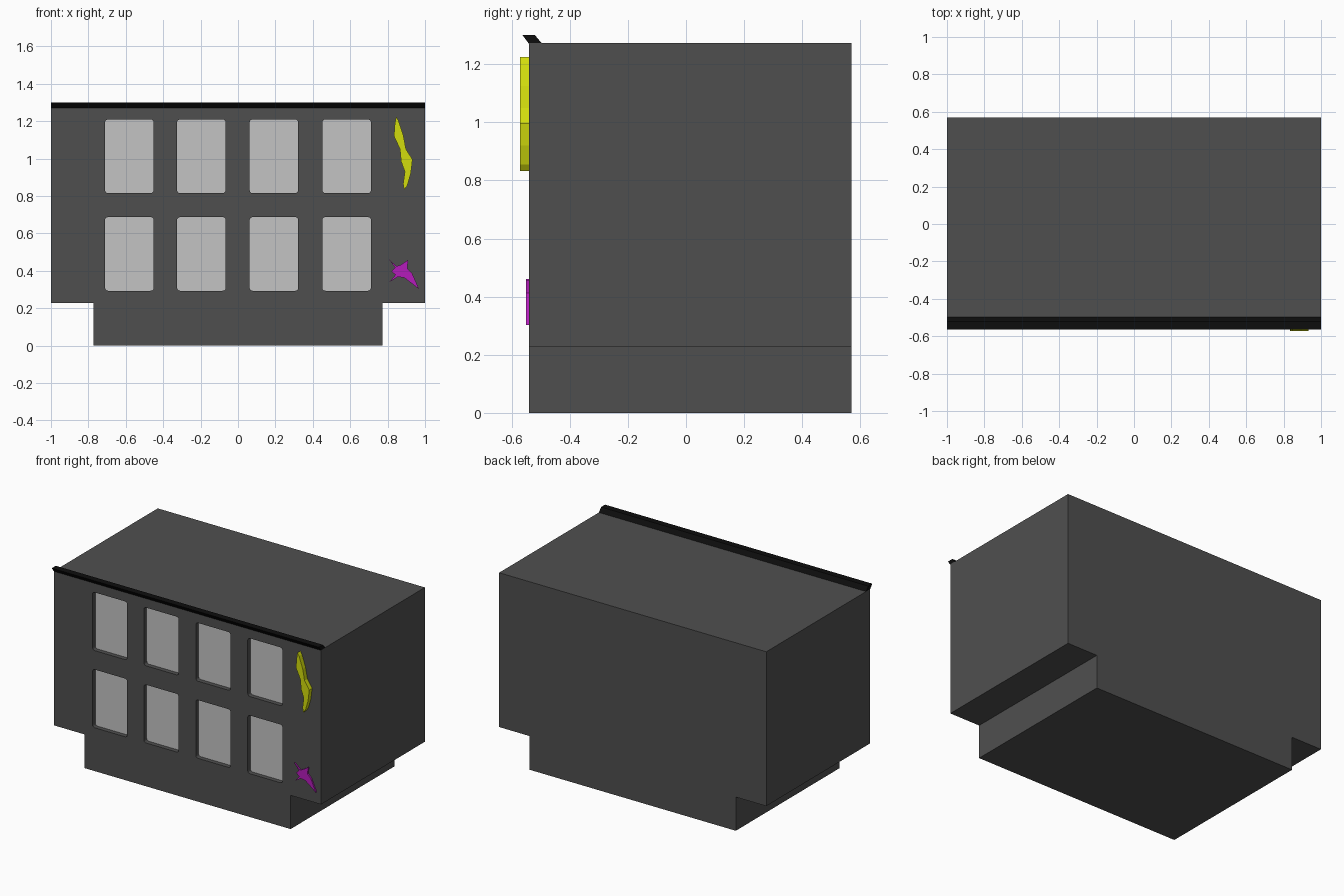
import bpy, bmesh, math

if "Cube" in bpy.data.objects:
    bpy.data.objects.remove(bpy.data.objects["Cube"])

FRONT, BACK = -0.54, 0.57
DEPTH = 0.03


def material(name, rgb):
    m = bpy.data.materials.new(name)
    m.diffuse_color = (*rgb, 1)
    m.use_nodes = True
    m.node_tree.nodes["Principled BSDF"].inputs["Base Color"].default_value = m.diffuse_color
    return m


GREY = material("dark grey wall", (0.078, 0.078, 0.078))
PANE = material("light grey pane", (0.55, 0.55, 0.55))
BLACK = material("black trim", (0.004, 0.004, 0.004))
YELLOW = material("yellow", (0.65, 0.72, 0.004))
PURPLE = material("purple", (0.46, 0.012, 0.5))


def prism(name, pts, shift, to3d, mat):
    """Extrude a 2D outline along a vector."""
    bm = bmesh.new()
    face = bm.faces.new([bm.verts.new(to3d(a, b)) for a, b in pts])
    out = bmesh.ops.extrude_face_region(bm, geom=[face])
    moved = [v for v in out["geom"] if isinstance(v, bmesh.types.BMVert)]
    bmesh.ops.translate(bm, verts=moved, vec=shift)
    bmesh.ops.recalc_face_normals(bm, faces=bm.faces)
    me = bpy.data.meshes.new(name)
    bm.to_mesh(me)
    bm.free()
    ob = bpy.data.objects.new(name, me)
    bpy.context.collection.objects.link(ob)
    me.materials.append(mat)
    return ob


def facade_part(name, pts, y0, y1, mat):
    return prism(name, pts, (0, y1 - y0, 0), lambda x, z: (x, y0, z), mat)


def rounded_rect(cx, cz, w, h, r, n=3):
    pts = []
    for i, (sx, sz) in enumerate([(1, 1), (-1, 1), (-1, -1), (1, -1)]):
        for k in range(n + 1):
            a = math.pi / 2 * (i + k / n)
            pts.append((cx + sx * (w / 2 - r) + r * math.cos(a),
                        cz + sz * (h / 2 - r) + r * math.sin(a)))
    return pts


# Main block with narrower base
half = [(0.772, 0), (0.772, 0.228), (1, 0.228), (1, 1.272)]
outline = half + [(-x, z) for x, z in reversed(half)]
body = facade_part("building_body", outline, FRONT, BACK, GREY)
body.data.materials.append(PANE)

# Window recesses, two rows of four
for row, z in enumerate((0.49, 1.012)):
    for col, x in enumerate((-0.581, -0.196, 0.192, 0.581)):
        cutter = facade_part("window_cutter", rounded_rect(x, z, 0.26, 0.394, 0.016),
                             FRONT - 0.05, FRONT + DEPTH, GREY)
        cutter.hide_render = True
        mod = body.modifiers.new("window", "BOOLEAN")
        mod.operation = "DIFFERENCE"
        mod.solver = "EXACT"
        mod.object = cutter
        bpy.context.view_layer.objects.active = body
        bpy.ops.object.modifier_apply(modifier=mod.name)
        bpy.data.objects.remove(cutter)

# Panes: the recessed faces looking forward
for p in body.data.polygons:
    recessed = p.normal.y < -0.9 and abs(p.center.y - FRONT - DEPTH) < 0.005
    p.material_index = 1 if recessed else 0

# Slanted roof trim along the front edge
prism("roof_trim", [(-0.54, 1.27), (-0.495, 1.27), (-0.52, 1.30), (-0.563, 1.30)],
      (2, 0, 0), lambda y, z: (-1, y, z), BLACK)

# Wavy yellow ornament
facade_part("yellow_ornament",
            [(0.845, 1.225), (0.857, 1.205), (0.884, 1.125), (0.898, 1.05),
             (0.933, 0.995), (0.924, 0.92), (0.905, 0.855), (0.888, 0.832),
             (0.883, 0.865), (0.892, 0.93), (0.872, 0.985), (0.866, 1.05),
             (0.834, 1.12), (0.838, 1.18)],
            -0.571, FRONT + 0.002, YELLOW)

# Spiky purple ornament
facade_part("purple_ornament",
            [(0.807, 0.461), (0.848, 0.424), (0.87, 0.432), (0.909, 0.458),
             (0.906, 0.412), (0.93, 0.388), (0.968, 0.302), (0.89, 0.362),
             (0.855, 0.368), (0.81, 0.34), (0.842, 0.378), (0.82, 0.398),
             (0.84, 0.418)],
            -0.55, FRONT + 0.002, PURPLE)
